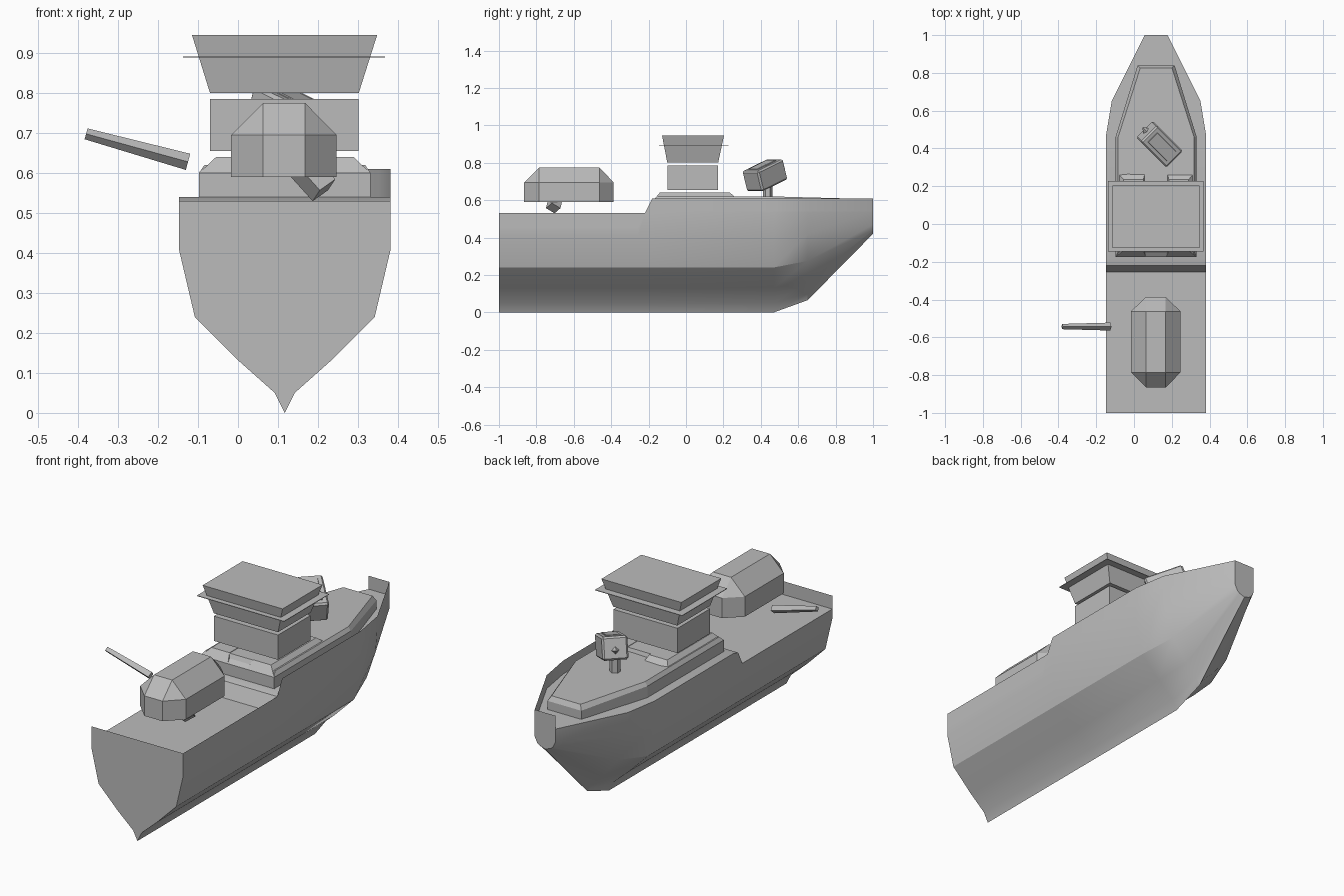
import bpy, bmesh, math
from mathutils import Vector, Matrix

if "Cube" in bpy.data.objects:
    bpy.data.objects.remove(bpy.data.objects["Cube"])

GREY = (0.5, 0.5, 0.5, 1)
mat = bpy.data.materials.new("ship_grey")
mat.use_nodes = True
mat.diffuse_color = GREY
mat.node_tree.nodes["Principled BSDF"].inputs["Base Color"].default_value = GREY
CX = 0.117  # centre line of the ship


def finish(name, bm, matrix=None, smooth=None, fix=True):
    if fix:
        bmesh.ops.recalc_face_normals(bm, faces=bm.faces)
    mesh = bpy.data.meshes.new(name)
    bm.to_mesh(mesh)
    bm.free()
    mesh.materials.append(mat)
    ob = bpy.data.objects.new(name, mesh)
    bpy.context.collection.objects.link(ob)
    if matrix:
        ob.matrix_world = matrix
    if smooth:
        bpy.ops.object.select_all(action='DESELECT')
        ob.select_set(True)
        bpy.context.view_layer.objects.active = ob
        bpy.ops.object.shade_smooth_by_angle(angle=math.radians(smooth))
    return ob


def stack(name, rings):
    """Solid through a list of closed rings with equal point counts."""
    bm = bmesh.new()
    loops = [[bm.verts.new(p) for p in r] for r in rings]
    n = len(loops[0])
    for a, b in zip(loops, loops[1:]):
        for i in range(n):
            j = (i + 1) % n
            bm.faces.new((a[i], a[j], b[j], b[i]))
    bm.faces.new(loops[0][::-1])
    bm.faces.new(loops[-1])
    bmesh.ops.remove_doubles(bm, verts=bm.verts, dist=1e-5)
    return finish(name, bm)


def rect(x0, x1, y0, y1, z):
    return [(x0, y0, z), (x1, y0, z), (x1, y1, z), (x0, y1, z)]


def rod(name, start, end, r0, r1, sides=4):
    a, b = Vector(start), Vector(end)
    bm = bmesh.new()
    bmesh.ops.create_cone(bm, cap_ends=True, segments=sides, radius1=r0,
                          radius2=r1, depth=(b - a).length)
    rot = (b - a).to_track_quat('Z', 'Y').to_matrix().to_4x4()
    return finish(name, bm, Matrix.Translation((a + b) / 2) @ rot)


# Hull: lofted half sections, open deck, one raised bulwark on the left side
MID = [(0, 0), (.025, .05), (.115, .13), (.225, .24), (.265, .41)]
SHOULDER = [(0, .065), (.02, .1), (.085, .165), (.175, .275), (.225, .42)]
BOW = [(0, .42), (.015, .425), (.03, .43), (.045, .44), (.06, .47)]
STATIONS = [(-1, MID, .265, .53, .46), (-.255, MID, .265, .53, .46),
            (-.22, MID, .265, .53, .53), (-.18, MID, .265, .61, .54),
            (.47, MID, .265, .61, .54), (.65, SHOULDER, .235, .61, .54),
            (1, BOW, .06, .61, .54)]
bm = bmesh.new()
rows, rails = [], []
for y, prof, half, rail, deck in STATIONS:
    pts = prof + [(half, deck)]
    left = [bm.verts.new((CX + w, y, z)) for w, z in pts]
    right = [bm.verts.new((CX - w, y, z)) for w, z in pts[1:]]
    rows.append(right[::-1] + left)
    rails.append(bm.verts.new((CX + half, y, rail)))
for a, b, ra, rb in zip(rows, rows[1:], rails, rails[1:]):
    for i in range(len(a) - 1):
        bm.faces.new((a[i], a[i + 1], b[i + 1], b[i]))
    bm.faces.new((a[-1], ra, rb, b[-1]))
    bm.faces.new((a[-1], b[-1], b[0], a[0]))
for k, flip in ((0, False), (-1, True)):
    y, _, half, rail, _ = STATIONS[k]
    end = rows[k] + [rails[k], bm.verts.new((CX - half, y, rail))]
    bm.faces.new(end[::-1] if flip else end)
bmesh.ops.remove_doubles(bm, verts=bm.verts, dist=1e-5)
finish("hull", bm, smooth=25, fix=False)


# Deckhouse: tapered plan with a chamfered roof edge
def house(z_aft, z_bow, d):
    half = [(.215 - d, -.175 + 2 * d), (.215 - d, .46), (.098 - d, .84 - d)]
    plan = half + [(-w, y) for w, y in half[::-1]]
    return [(CX + w, y, z_bow if y > .7 else z_aft) for w, y in plan]


stack("deckhouse", [house(.45, .45, 0), house(.6, .585, 0), house(.62, .61, .014)])

# Two raised roof blocks, sloped at their outer edges and ends
for name, s in (("left", 1), ("right", -1)):
    lo = sorted((CX + s * .055, CX + s * .212))
    hi = sorted((CX + s * .068, CX + s * .172))
    stack("roof_block_" + name, [rect(*lo, -.172, .28, .602), rect(*hi, -.14, .235, .64)])
stack("roof_centre", [rect(CX - .07, CX + .07, -.155, .23, .61),
                      rect(CX - .07, CX + .07, -.14, .22, .638)])

# Bridge tower: lower cabin, flared upper cabin and a thin eave
stack("lower_cabin", [rect(-.07, .302, -.1, .17, z) for z in (.655, .785)])
stack("upper_cabin", [rect(-.07, .302, -.1, .172, .8), rect(-.115, .348, -.128, .203, .945)])
stack("eave", [rect(-.137, .368, -.145, .228, z) for z in (.889, .892)])

# Aft turret: eight-sided wall under a sloping roof
IN_X, OUT_X = (.063, .168), (-.017, .247)
IN_Y, OUT_Y = (-.785, -.463), (-.865, -.387)
octagon = [(IN_X[0], OUT_Y[0]), (IN_X[1], OUT_Y[0]), (OUT_X[1], IN_Y[0]), (OUT_X[1], IN_Y[1]),
           (IN_X[1], OUT_Y[1]), (IN_X[0], OUT_Y[1]), (OUT_X[0], IN_Y[1]), (OUT_X[0], IN_Y[0])]
roof = [(min(max(x, IN_X[0]), IN_X[1]), min(max(y, IN_Y[0]), IN_Y[1])) for x, y in octagon]
stack("aft_turret", [[(x, y, .59) for x, y in octagon], [(x, y, .695) for x, y in octagon],
                     [(x, y, .775) for x, y in roof]])
rod("aft_gun_barrel", (-.125, -.543, .628), (-.38, -.543, .698), .021, .014)
rod("aft_turret_stub", (.215, -.71, .557), (.14, -.69, .64), .04, .04)

# Forward launcher: pitched box on a post, turned to the forward right
turn = Matrix.Rotation(math.radians(45), 4, 'Z') @ Matrix.Rotation(math.radians(19), 4, 'X')
place = Matrix.Translation((.135, .422, .733)) @ turn


def box(name, size, offset, bevel):
    bm = bmesh.new()
    bmesh.ops.create_cube(bm, size=1)
    bmesh.ops.scale(bm, vec=size, verts=bm.verts)
    bmesh.ops.bevel(bm, geom=bm.edges[:], offset=bevel, segments=1, affect='EDGES')
    return finish(name, bm, place @ Matrix.Translation(offset))


box("launcher_box", (.125, .205, .115), (0, 0, 0), .009)
box("launcher_roof_panel", (.07, .15, .008), (0, 0, .058), .002)
rod("launcher_nozzle", place @ Vector((.0, .1, -.01)), place @ Vector((0, .128, -.01)), .02, .004)
rod("launcher_post", (.105, .437, .6), (.105, .437, .69), .026, .026, 6)
